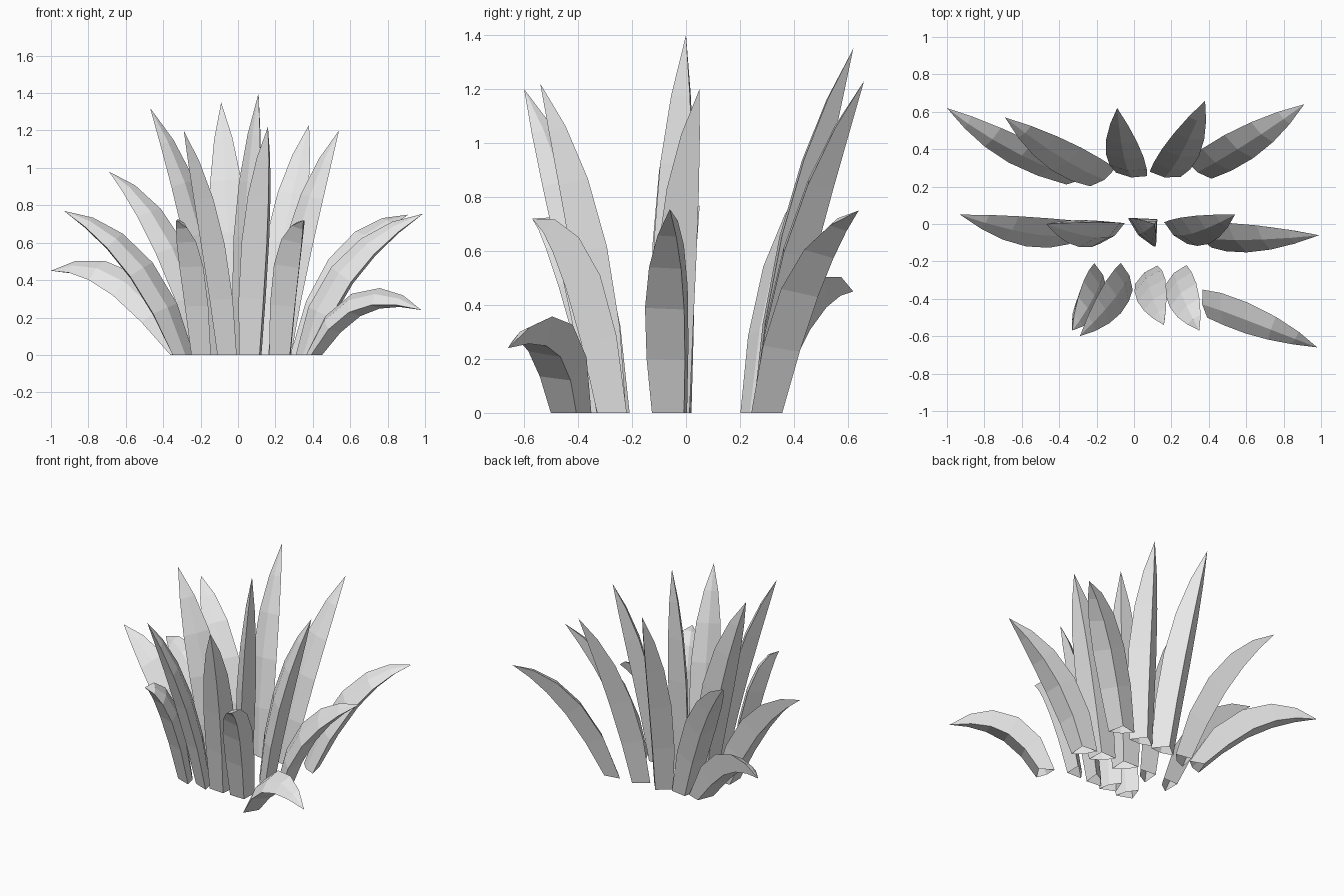
import bpy, bmesh
from math import radians, cos, sin
from mathutils import Vector

cube = bpy.data.objects.get("Cube")
if cube:
    bpy.data.objects.remove(cube, do_unlink=True)

# One plain grey for every leaf
grey = bpy.data.materials.new("pale_grey")
grey.use_nodes = True
colour = (0.8, 0.8, 0.8, 1)
grey.diffuse_color = colour
grey.node_tree.nodes["Principled BSDF"].inputs["Base Color"].default_value = colour

# Leaf taper: position along the spine, relative width
TAPER = [(0, 0.82), (0.22, 0.98), (0.45, 1.0), (0.66, 0.82), (0.84, 0.48)]


def leaf(name, base, bend, tip, twist, half):
    """Pointed, keeled blade, open at the foot, swept along a bent spine."""
    base, bend, tip = Vector((*base, 0)), Vector(bend), Vector(tip)
    lean = tip - base
    side = Vector((-lean.y, lean.x, 0)).normalized()
    a = radians(twist)
    bm = bmesh.new()
    rings = []
    for t, size in TAPER:
        centre = base * (1 - t) ** 2 + bend * 2 * t * (1 - t) + tip * t * t
        tangent = ((bend - base) * (1 - t) + (tip - bend) * t).normalized()
        out = side.cross(tangent).normalized()
        keel = out * cos(a) + side * sin(a)
        flat = side * cos(a) - out * sin(a)
        h = half * size
        section = [(-1, -0.3), (0, -0.5), (1, -0.3), (0, 0.7)]
        ring = []
        for u, v in section:
            p = centre + flat * (u * h) + keel * (v * h)
            p.z = 0 if t == 0 else max(p.z, 0)
            ring.append(bm.verts.new(p))
        rings.append(ring)
    point = bm.verts.new(tip)
    for i in range(4):
        j = (i + 1) % 4
        for low, high in zip(rings, rings[1:]):
            bm.faces.new((low[i], low[j], high[j], high[i]))
        bm.faces.new((rings[-1][i], rings[-1][j], point))
    bmesh.ops.recalc_face_normals(bm, faces=bm.faces)
    mesh = bpy.data.meshes.new(name)
    bm.to_mesh(mesh)
    bm.free()
    mesh.materials.append(grey)
    bpy.context.collection.objects.link(bpy.data.objects.new(name, mesh))


# Each leaf: base, bend point, tip, twist in degrees
ROWS = {
    "back": (0.102, [
        ((-.30, .27), (-.63, .40, .53), (-1.0, .62, .45), -40),
        ((-.18, .27), (-.365, .35, .71), (-.69, .57, .98), -25),
        ((-.01, .29), (-.05, .37, .75), (-.09, .62, 1.35), -20),
        ((.17, .29), (.25, .38, .70), (.38, .66, 1.23), 20),
        ((.36, .31), (.565, .43, .64), (.91, .64, .75), 25)]),
    "middle": (0.103, [
        ((-.31, -.03), (-.51, -.05, .58), (-.93, .05, .77), -37),
        ((-.13, -.03), (-.20, -.05, .75), (-.47, .0, 1.32), -45),
        ((.055, -.025), (.06, -.03, .70), (.11, .0, 1.4), 18),
        ((.24, -.03), (.33, -.03, .70), (.54, .05, 1.2), 32),
        ((.38, -.045), (.515, -.055, .53), (.99, -.06, .755), 41)]),
    "front": (0.096, [
        ((-.20, -.29), (-.255, -.40, .69), (-.33, -.57, .72), -40),
        ((-.06, -.29), (-.12, -.39, .72), (-.29, -.60, 1.2), -30),
        ((.08, -.29), (.11, -.36, .72), (.16, -.54, 1.22), 22),
        ((.24, -.29), (.28, -.40, .69), (.35, -.57, .72), 22),
        ((.40, -.42), (.60, -.465, .42), (.98, -.66, .24), 35)]),
}
for row, (half, leaves) in ROWS.items():
    for n, (base, bend, tip, twist) in enumerate(leaves, 1):
        leaf(f"{row}_leaf_{n}", base, bend, tip, twist, half)
